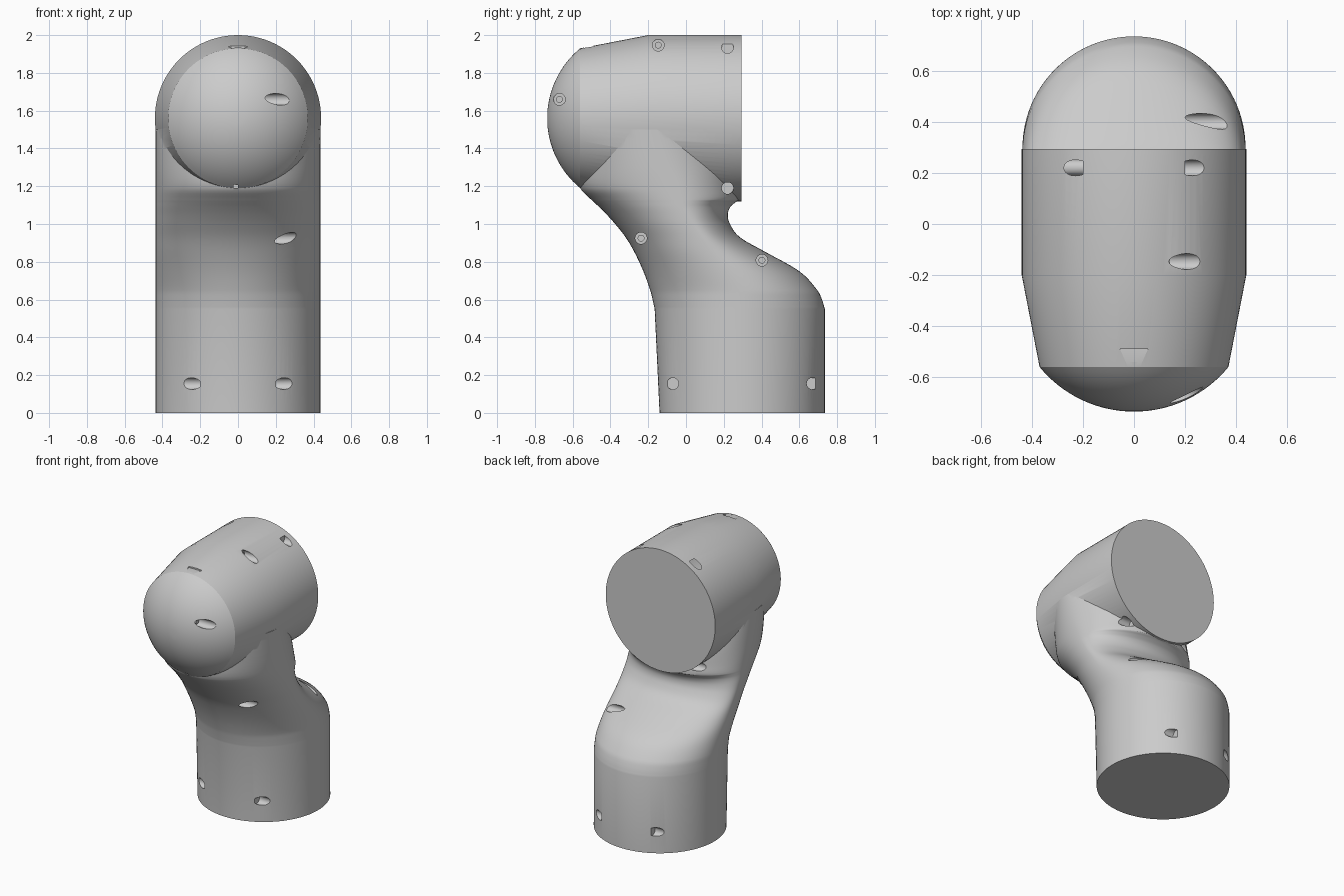
import bpy, bmesh, math
from mathutils import Matrix, Vector

if "Cube" in bpy.data.objects:
    bpy.data.objects.remove(bpy.data.objects["Cube"])

grey = bpy.data.materials.new("light grey")
grey.use_nodes = True
grey.diffuse_color = (0.6, 0.6, 0.6, 1)
grey.node_tree.nodes["Principled BSDF"].inputs["Base Color"].default_value = (0.6, 0.6, 0.6, 1)

HEAD_Z, R, SEG = 1.56, 0.44, 96


def add_object(name, bm):
    bmesh.ops.recalc_face_normals(bm, faces=bm.faces)
    mesh = bpy.data.meshes.new(name)
    bm.to_mesh(mesh)
    bm.free()
    mesh.materials.append(grey)
    ob = bpy.data.objects.new(name, mesh)
    bpy.context.collection.objects.link(ob)
    return ob


def loft(name, rings):
    """Closed skin over a list of equal rings, capped at both ends."""
    bm = bmesh.new()
    rows = [[bm.verts.new(p) for p in ring] for ring in rings]
    for a, b in zip(rows, rows[1:]):
        for i in range(len(a)):
            j = (i + 1) % len(a)
            bm.faces.new((a[i], a[j], b[j], b[i]))
    bm.faces.new(rows[0])
    bm.faces.new(rows[-1])
    return add_object(name, bm)


def add_rod(bm, x0, x1, y, z, r):
    """Cylinder lying along x."""
    lo, hi = sorted((x0, x1))
    m = Matrix.Translation(((lo + hi) / 2, y, z)) @ Matrix.Rotation(math.pi / 2, 4, "Y")
    bmesh.ops.create_cone(bm, cap_ends=True, segments=32, radius1=r, radius2=r,
                          depth=hi - lo, matrix=m)


def hermite(keys, per):
    """Smooth curve through key vectors whose first item is the height."""
    def slope(i):
        a, b = keys[max(i - 1, 0)], keys[min(i + 1, len(keys) - 1)]
        return (b - a) / (b[0] - a[0])
    out = []
    for i in range(len(keys) - 1):
        p, q = keys[i], keys[i + 1]
        h = q[0] - p[0]
        for k in range(per):
            t = k / per
            v = (p * (2*t**3 - 3*t**2 + 1) + q * (3*t**2 - 2*t**3)
                 + slope(i) * (h * (t**3 - 2*t**2 + t)) + slope(i + 1) * (h * (t**3 - t**2)))
            v[0] = p[0] + h * t
            out.append(v)
    return out + [keys[-1]]


# Column: height, front edge, widest line, back edge
base = Vector((0, -0.14, 0.297, 0.735))
keys = [Vector(k) for k in (
    (0.55, -0.166, 0.295, 0.735), (0.60, -0.177, 0.29, 0.72),
    (0.65, -0.19, 0.28, 0.695), (0.75, -0.226, 0.21, 0.60),
    (0.855, -0.275, 0.128, 0.415), (0.93, -0.32, 0.08, 0.285),
    (1.0, -0.375, 0.03, 0.233), (1.05, -0.42, 0.0, 0.221),
    (1.09, -0.46, -0.025, 0.235), (1.115, -0.487, -0.037, 0.262),
    (1.13, -0.503, -0.045, 0.283), (1.19, -0.56, -0.07, 0.28),
    (1.3, -0.57, -0.12, 0.27), (1.5, -0.56, -0.18, 0.2))]


def section(v):
    z, front, mid, back = v
    ring = []
    for i in range(SEG):
        a = 2 * math.pi * i / SEG
        s = math.sin(a)
        ring.append((0.437 * math.cos(a), mid + s * ((back - mid) if s > 0 else (mid - front)), z))
    return ring


column = loft("column", [section(v) for v in [base] + hermite(keys, 4)])

# Head: barrel, tapered nose and spherical cap, turned about y
profile = [(0.293, R), (-0.2, R), (-0.56, 0.37)]
cap_r = 0.479
edge = math.asin(0.37 / cap_r)
for k in range(1, 16):
    a = edge * (1 - k / 16)
    profile.append((-0.735 + cap_r * (1 - math.cos(a)), cap_r * math.sin(a)))
head = loft("housing", [[(r * math.cos(2 * math.pi * i / SEG), y,
                          HEAD_Z + r * math.sin(2 * math.pi * i / SEG))
                         for i in range(SEG)] for y, r in profile])

# Screw holes along x: side, floor, y, z
holes = [(s, 0.2, y, z) for s in (-1, 1)
         for y, z in ((-0.07, 0.155), (0.67, 0.155), (0.22, 1.935), (0.22, 1.19))]
recesses = [(1, 0.13, -0.67, 1.66), (1, 0.13, -0.147, 1.947),
            (1, 0.12, -0.238, 0.925), (1, 0.12, 0.402, 0.808)]
bm = bmesh.new()
for s, floor, y, z in holes + recesses:
    add_rod(bm, s * floor, s * 0.6, y, z, 0.031)
cutter = add_object("hole_cutter", bm)

# Trapezoid notch on the nose
notch = loft("notch_cutter", [[(-0.055, -0.49, z), (0.055, -0.49, z),
                               (0.032, -0.541, z), (-0.032, -0.541, z)] for z in (1.933, 2.1)])

# Join and cut
for tool, op in ((column, "UNION"), (cutter, "DIFFERENCE"), (notch, "DIFFERENCE")):
    tool.hide_render = True
    mod = head.modifiers.new(tool.name, "BOOLEAN")
    mod.object, mod.operation, mod.solver = tool, op, "EXACT"
graph = bpy.context.evaluated_depsgraph_get()
result = bpy.data.meshes.new_from_object(head.evaluated_get(graph))
head.modifiers.clear()
head.data = result
for tool in (column, cutter, notch):
    bpy.data.objects.remove(tool)

# Screw heads inside the four deeper recesses
bm = bmesh.new()
for s, floor, y, z in recesses:
    add_rod(bm, floor - 0.01, floor + 0.012, y, z, 0.018)
screws = add_object("screw_heads", bm)

for ob in (head, screws):
    bpy.ops.object.select_all(action="DESELECT")
    ob.select_set(True)
    bpy.context.view_layer.objects.active = ob
    bpy.ops.object.shade_smooth_by_angle(angle=math.radians(25))
